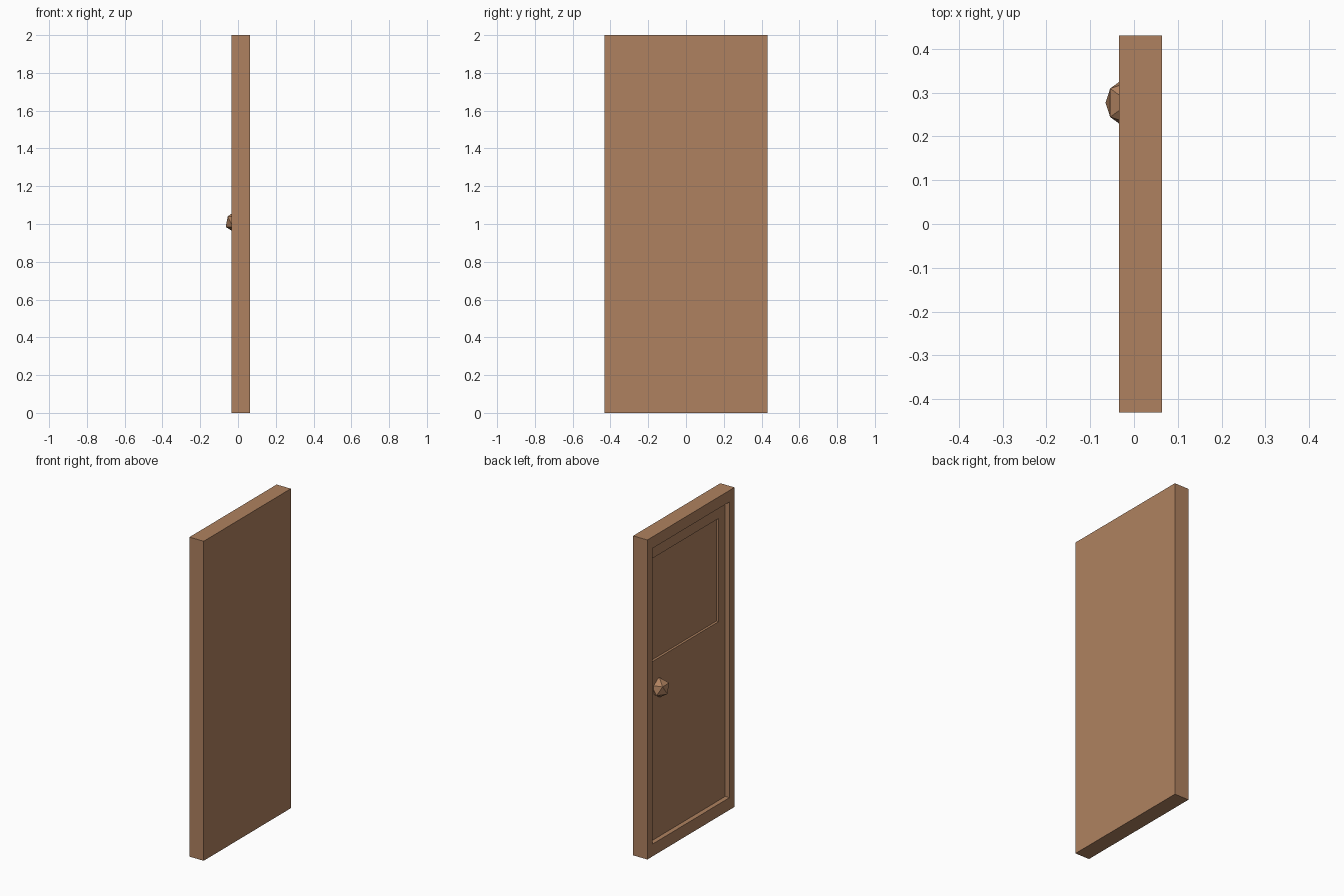
import bpy
import bmesh

cube = bpy.data.objects.get("Cube")
if cube:
    bpy.data.objects.remove(cube, do_unlink=True)

# Brown wood shared by the door and its knob
wood = bpy.data.materials.new("brown wood")
wood.use_nodes = True
colour = (0.43, 0.222, 0.116, 1)
wood.diffuse_color = colour
bsdf = wood.node_tree.nodes["Principled BSDF"]
bsdf.inputs["Base Color"].default_value = colour
bsdf.inputs["Roughness"].default_value = 0.8


def finish(bm, name):
    bmesh.ops.recalc_face_normals(bm, faces=bm.faces[:])
    mesh = bpy.data.meshes.new(name)
    bm.to_mesh(mesh)
    bm.free()
    mesh.materials.append(wood)
    obj = bpy.data.objects.new(name, mesh)
    bpy.context.collection.objects.link(obj)
    return obj


def rectangle(bm, x, y0, y1, z0, z1):
    corners = ((y0, z0), (y1, z0), (y1, z1), (y0, z1))
    return [bm.verts.new((x, y, z)) for y, z in corners]


# Door slab: nested rectangles step in to the panel and the upper window recess
back, front, panel, window = 0.064, -0.034, -0.005, 0.01
slab = (-0.431, 0.431, 0, 2)
opening = (-0.381, 0.381, 0.077, 1.928)
pane = (-0.315, 0.345, 1.196, 1.842)
steps = [(back, slab), (front, slab), (front, opening),
         (panel, opening), (panel, pane), (window, pane)]

bm = bmesh.new()
loops = [rectangle(bm, x, *size) for x, size in steps]
for a, b in zip(loops, loops[1:]):
    for i in range(4):
        j = (i + 1) % 4
        bm.faces.new((a[i], a[j], b[j], b[i]))
bm.faces.new(loops[0])
bm.faces.new(loops[-1])
finish(bm, "door_panel")

# Faceted knob set into the panel
bm = bmesh.new()
bmesh.ops.create_icosphere(bm, subdivisions=1, radius=0.062)
knob = finish(bm, "door_knob")
knob.location = (-0.0096, 0.277, 1.012)
